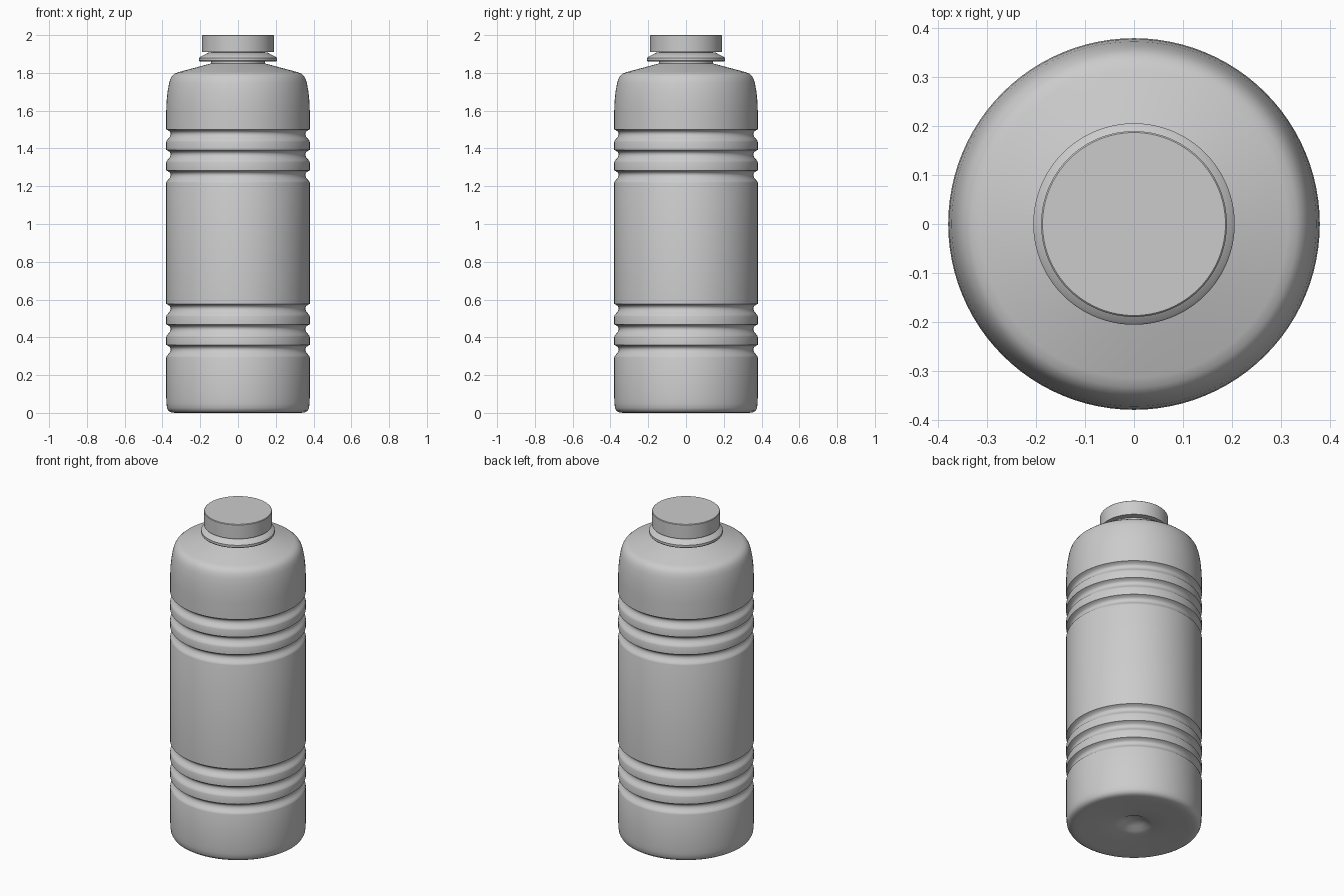
import bpy, bmesh, math

if "Cube" in bpy.data.objects:
    bpy.data.objects.remove(bpy.data.objects["Cube"])

SEGMENTS = 96

def lathe(name, profile, angle=35):
    """Spin an (r, z) profile around z; r = 0 ends become poles."""
    bm = bmesh.new()
    verts = [bm.verts.new((r, 0, z)) for r, z in profile]
    edges = [bm.edges.new(pair) for pair in zip(verts, verts[1:])]
    bmesh.ops.spin(bm, geom=verts + edges, cent=(0, 0, 0), axis=(0, 0, 1),
                   angle=math.tau, steps=SEGMENTS, use_duplicate=False)
    bmesh.ops.remove_doubles(bm, verts=bm.verts, dist=1e-4)
    bmesh.ops.recalc_face_normals(bm, faces=bm.faces)
    mesh = bpy.data.meshes.new(name)
    bm.to_mesh(mesh)
    bm.free()
    obj = bpy.data.objects.new(name, mesh)
    bpy.context.collection.objects.link(obj)
    bpy.ops.object.select_all(action='DESELECT')
    obj.select_set(True)
    bpy.context.view_layer.objects.active = obj
    bpy.ops.object.shade_smooth_by_angle(angle=math.radians(angle))
    return obj

def groove(z):
    """Grip groove: soft lower lip rising to a crisp upper edge at z."""
    return [(0.380, z - 0.066), (0.377, z - 0.058), (0.369, z - 0.049),
            (0.361, z - 0.039), (0.357, z - 0.028), (0.357, z - 0.019),
            (0.361, z - 0.012), (0.370, z - 0.005), (0.380, z)]

# Bottle body: dimpled base, rounded foot, two groups of grooves, shoulder
body = [(0, 0.050), (0.03, 0.047), (0.06, 0.036), (0.085, 0.022),
        (0.11, 0.015), (0.20, 0.008), (0.30, 0.001), (0.335, 0.0),
        (0.355, 0.003), (0.368, 0.011), (0.376, 0.026), (0.379, 0.05), (0.380, 0.08)]
for first in (0.36, 1.284):
    for i in range(3):
        body += groove(first + i * 0.1085)
body += [(0.380, 1.60), (0.378, 1.65), (0.373, 1.70), (0.365, 1.745),
         (0.357, 1.77), (0.347, 1.786), (0.334, 1.797), (0.315, 1.804),
         (0.143, 1.850), (0.143, 1.93), (0, 1.93)]
lathe("bottle_body", body)

# Collar ring under the cap, tapering upwards
lathe("neck_collar", [(0.143, 1.861), (0.203, 1.861), (0.206, 1.865),
                      (0.206, 1.879), (0.202, 1.884), (0.155, 1.908), (0.143, 1.908)])

# Screw cap
lathe("cap", [(0, 1.911), (0.190, 1.911), (0.190, 1.997),
              (0.187, 2.0), (0, 2.0)])
